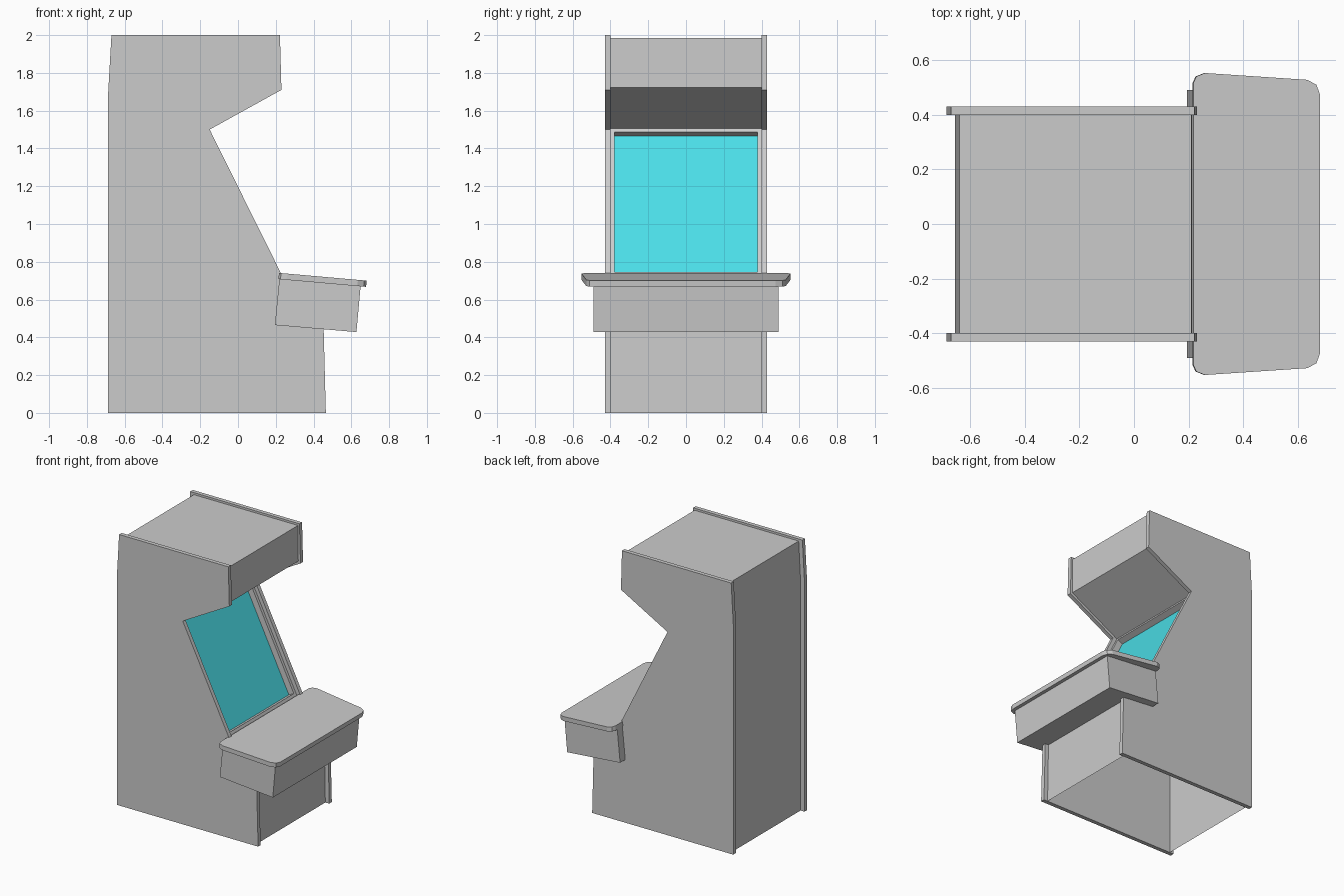
import bpy, bmesh
from mathutils import Vector

if "Cube" in bpy.data.objects:
    bpy.data.objects.remove(bpy.data.objects["Cube"])


def finish(name, bm, recalc=True):
    if recalc:
        bmesh.ops.recalc_face_normals(bm, faces=bm.faces[:])
    me = bpy.data.meshes.new(name)
    bm.to_mesh(me)
    bm.free()
    ob = bpy.data.objects.new(name, me)
    bpy.context.collection.objects.link(ob)
    return ob


def prism(name, points, offset):
    """Closed solid: a flat outline swept along an offset vector."""
    bm = bmesh.new()
    face = bm.faces.new([bm.verts.new(p) for p in points])
    ext = bmesh.ops.extrude_face_region(bm, geom=[face], use_keep_orig=True)
    moved = [g for g in ext["geom"] if isinstance(g, bmesh.types.BMVert)]
    bmesh.ops.translate(bm, verts=moved, vec=offset)
    return finish(name, bm)


# Side panels
panel = [(-0.687, 0), (0.465, 0), (0.452, 0.5), (0.44, 0.68), (0.228, 0.738),
         (-0.15, 1.5), (0.23, 1.71), (0.222, 2.0), (-0.67, 2.0), (-0.687, 1.7)]
for name, y in (("left_side_panel", -0.43), ("right_side_panel", 0.40)):
    prism(name, [(x, y, z) for x, z in panel], (0, 0.03, 0))

# Cabinet shell between the panels, open at the bottom
shell = [(0.433, 0), (0.424, 0.5), (0.415, 0.68), (0.20, 0.728), (-0.183, 1.505),
         (0.212, 1.722), (0.21, 1.985), (-0.64, 1.985), (-0.655, 1.7), (-0.655, 0)]
bm = bmesh.new()
rows = [[bm.verts.new((x, y, z)) for y in (-0.40, 0.40)] for x, z in shell]
faces = [bm.faces.new((a[0], a[1], b[1], b[0])) for a, b in zip(rows, rows[1:])]

# Screen opening: inset the sloped face and push it inwards
bezel = faces[3]
bm.normal_update()
inward = -bezel.normal.copy()
bmesh.ops.inset_individual(bm, faces=[bezel], thickness=0.03)
opening = bmesh.ops.extrude_discrete_faces(bm, faces=[bezel])["faces"][0]
bmesh.ops.translate(bm, verts=opening.verts[:], vec=inward * 0.045)
corners = [v.co.copy() for v in opening.verts]
bmesh.ops.delete(bm, geom=[opening], context='FACES_ONLY')
finish("cabinet_shell", bm, recalc=False)

# Screen
bm = bmesh.new()
bm.faces.new([bm.verts.new(c) for c in corners])
screen = finish("screen", bm, recalc=False)
teal = bpy.data.materials.new("screen_teal")
teal.diffuse_color = (0.07, 0.73, 0.80, 1)
teal.use_nodes = True
teal.node_tree.nodes["Principled BSDF"].inputs["Base Color"].default_value = teal.diffuse_color
screen.data.materials.append(teal)

# Control box under the slanted deck
box = [(0.219, 0.708), (0.195, 0.465), (0.627, 0.428), (0.649, 0.67)]
prism("control_box", [(x, -0.49, z) for x, z in box], (0, 0.98, 0))

# Control deck with clipped corners, mirrored half outline
half = [(0.217, 0.515), (0.228, 0.54), (0.26, 0.553), (0.635, 0.528),
        (0.668, 0.51), (0.681, 0.475)]
outline = half + [(x, -y) for x, y in reversed(half)]
slope = -0.088
deck = [(x, y, 0.741 + slope * (x - 0.217)) for x, y in outline]
prism("control_deck", deck, Vector((slope, 0, -1)).normalized() * 0.033)
